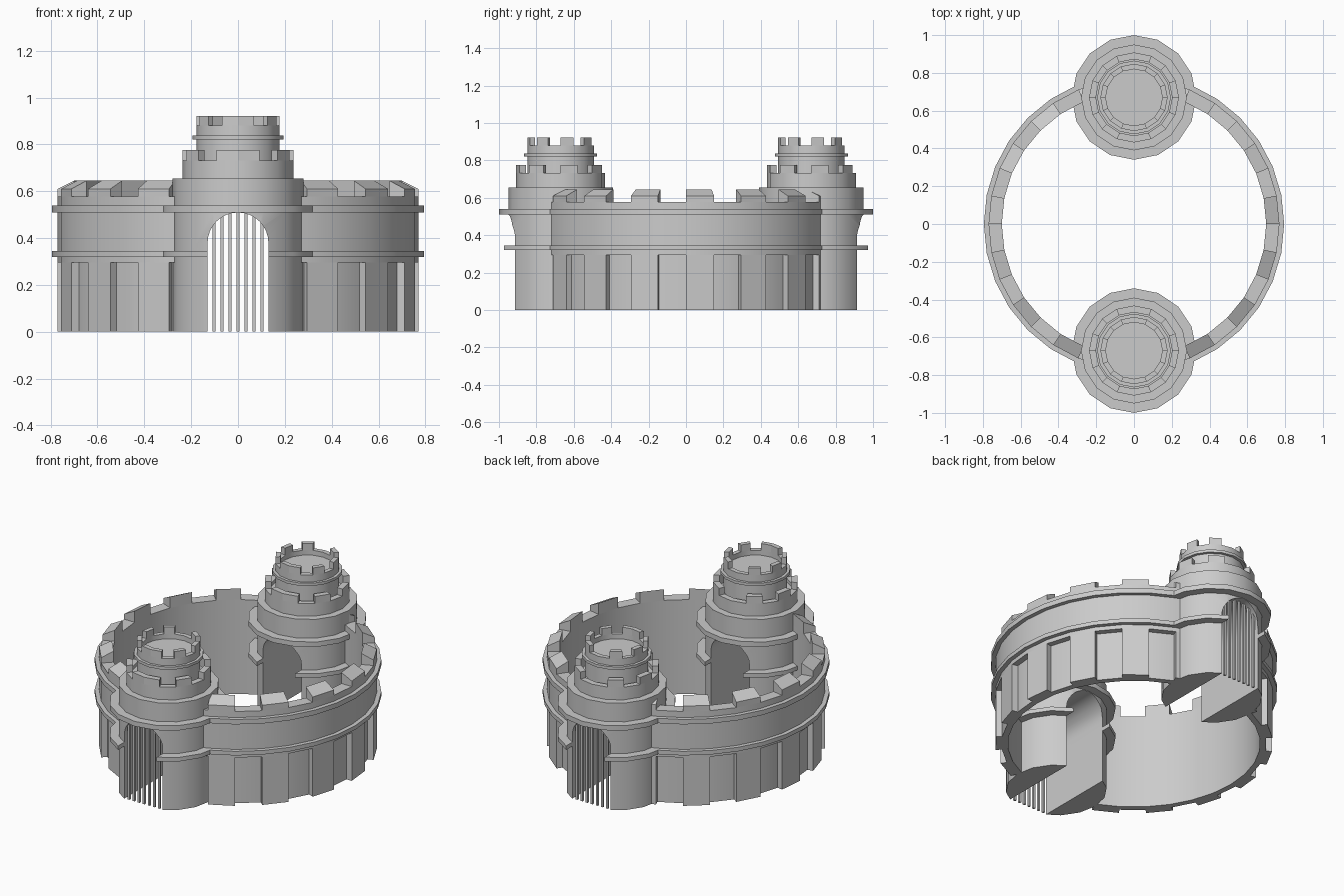
import bpy, bmesh, math

if "Cube" in bpy.data.objects:
    bpy.data.objects.remove(bpy.data.objects["Cube"])

STEP = math.radians(11.25)      # wall is a 32-sided ring
TSTEP = math.radians(22.5)      # towers are 16-sided
TOWER_Y = 0.67


def finish(bm, name, loc=(0, 0, 0), mirror=False, smooth=True):
    bmesh.ops.recalc_face_normals(bm, faces=bm.faces)
    me = bpy.data.meshes.new(name)
    bm.to_mesh(me)
    bm.free()
    ob = bpy.data.objects.new(name, me)
    ob.location = loc
    bpy.context.collection.objects.link(ob)
    if mirror:
        m = ob.modifiers.new("mirror_x", 'MIRROR')
        m.use_mirror_merge = False
    if smooth:
        shade(ob)
    return ob


def activate(ob):
    bpy.ops.object.select_all(action='DESELECT')
    ob.select_set(True)
    bpy.context.view_layer.objects.active = ob


def shade(ob):
    activate(ob)
    bpy.ops.object.shade_smooth_by_angle(angle=math.radians(30))


def sector(bm, a0, step, n, section):
    """Sweep a closed (r, z) section around z from angle a0 over n steps."""
    rings = []
    for i in range(n + 1):
        a = a0 + i * step
        rings.append([bm.verts.new((r * math.cos(a), r * math.sin(a), z))
                      for r, z in section])
    k = len(section)
    for p, q in zip(rings, rings[1:]):
        for j in range(k):
            bm.faces.new((p[j], p[(j + 1) % k], q[(j + 1) % k], q[j]))
    bm.faces.new(rings[0][::-1])
    bm.faces.new(rings[-1])


def lathe(bm, profile, n):
    vs = [bm.verts.new((r, 0, z)) for r, z in profile]
    es = [bm.edges.new(e) for e in zip(vs, vs[1:])]
    bmesh.ops.spin(bm, geom=vs + es, cent=(0, 0, 0), axis=(0, 0, 1),
                   angle=math.tau, steps=n)
    bmesh.ops.remove_doubles(bm, verts=bm.verts, dist=1e-4)


def box(bm, x, y, z0, z1, w):
    m = bmesh.ops.create_cube(bm, size=1)["verts"]
    bmesh.ops.scale(bm, vec=(w, w, z1 - z0), verts=m)
    bmesh.ops.translate(bm, vec=(x, y, (z0 + z1) / 2), verts=m)


# Curtain wall with two string courses (right half, mirrored)
bm = bmesh.new()
sector(bm, -7 * STEP, STEP, 14, [
    (.70, 0), (.735, 0), (.735, .295), (.77, .295), (.77, .32), (.795, .32),
    (.795, .345), (.77, .345), (.77, .51), (.795, .51), (.795, .54),
    (.77, .54), (.77, .577), (.70, .577)])
finish(bm, "curtain_wall", mirror=True)

# Pilasters and sloped wall merlons on every other segment
pil, mer = bmesh.new(), bmesh.new()
for i in range(-6, 7, 2):
    sector(pil, i * STEP, STEP, 1, [(.735, 0), (.77, 0), (.77, .295), (.735, .295)])
    sector(mer, i * STEP, STEP, 1, [(.70, .577), (.77, .577), (.77, .61), (.70, .645)])
finish(pil, "wall_pilasters", mirror=True, smooth=False)
finish(mer, "wall_merlons", mirror=True, smooth=False)

ARCH_W, SPRING = .13, .38
for label, s in (("front", -1), ("back", 1)):
    loc = (0, s * TOWER_Y, 0)

    # Three-tier tower body
    bm = bmesh.new()
    lathe(bm, [
        (0, 0), (.28, 0), (.28, .32), (.33, .32), (.33, .345), (.28, .345),
        (.28, .51), (.33, .51), (.33, .54), (.28, .54), (.28, .655),
        (.238, .655), (.238, .732), (.202, .732), (.202, .71), (.178, .71),
        (.178, .82), (.195, .82), (.195, .837), (.178, .837), (.178, .88),
        (.15, .88), (.15, .85), (0, .85)], 16)
    tower = finish(bm, label + "_tower", loc, smooth=False)

    # Arched passage cut through the tower
    bm = bmesh.new()
    outline = [(-ARCH_W, -.1), (ARCH_W, -.1)]
    outline += [(ARCH_W * math.cos(math.pi * i / 16),
                 SPRING + ARCH_W * math.sin(math.pi * i / 16) - .001) for i in range(17)]
    f = bm.faces.new([bm.verts.new((x, -.5, z)) for x, z in outline])
    ext = bmesh.ops.extrude_face_region(bm, geom=[f])["geom"]
    bmesh.ops.translate(bm, vec=(0, 1, 0),
                        verts=[v for v in ext if isinstance(v, bmesh.types.BMVert)])
    cutter = finish(bm, "arch_cutter", loc, smooth=False)
    cutter.hide_render = True
    mod = tower.modifiers.new("arch", 'BOOLEAN')
    mod.operation, mod.solver, mod.object = 'DIFFERENCE', 'EXACT', cutter
    activate(tower)
    bpy.ops.object.modifier_apply(modifier="arch")
    bpy.data.objects.remove(cutter)
    shade(tower)

    # Merlons on both upper tiers (right half, mirrored)
    bm = bmesh.new()
    for i in range(0, 8, 2):
        a = -math.pi / 2 + i * TSTEP
        for r0, r1, z0, z1 in ((.202, .238, .732, .775), (.15, .178, .88, .922)):
            sector(bm, a, TSTEP, 1, [(r0, z0), (r1, z0), (r1, z1), (r0, z1)])
    finish(bm, label + "_tower_merlons", loc, mirror=True, smooth=False)

    # Gate bars at the outer end of the passage
    bm = bmesh.new()
    for i in range(-3, 4):
        x = i * .0343
        top = SPRING + math.sqrt(ARCH_W ** 2 - x ** 2) + .008
        box(bm, x, s * .235, 0, top, .013)
    finish(bm, label + "_gate_bars", loc, smooth=False)
